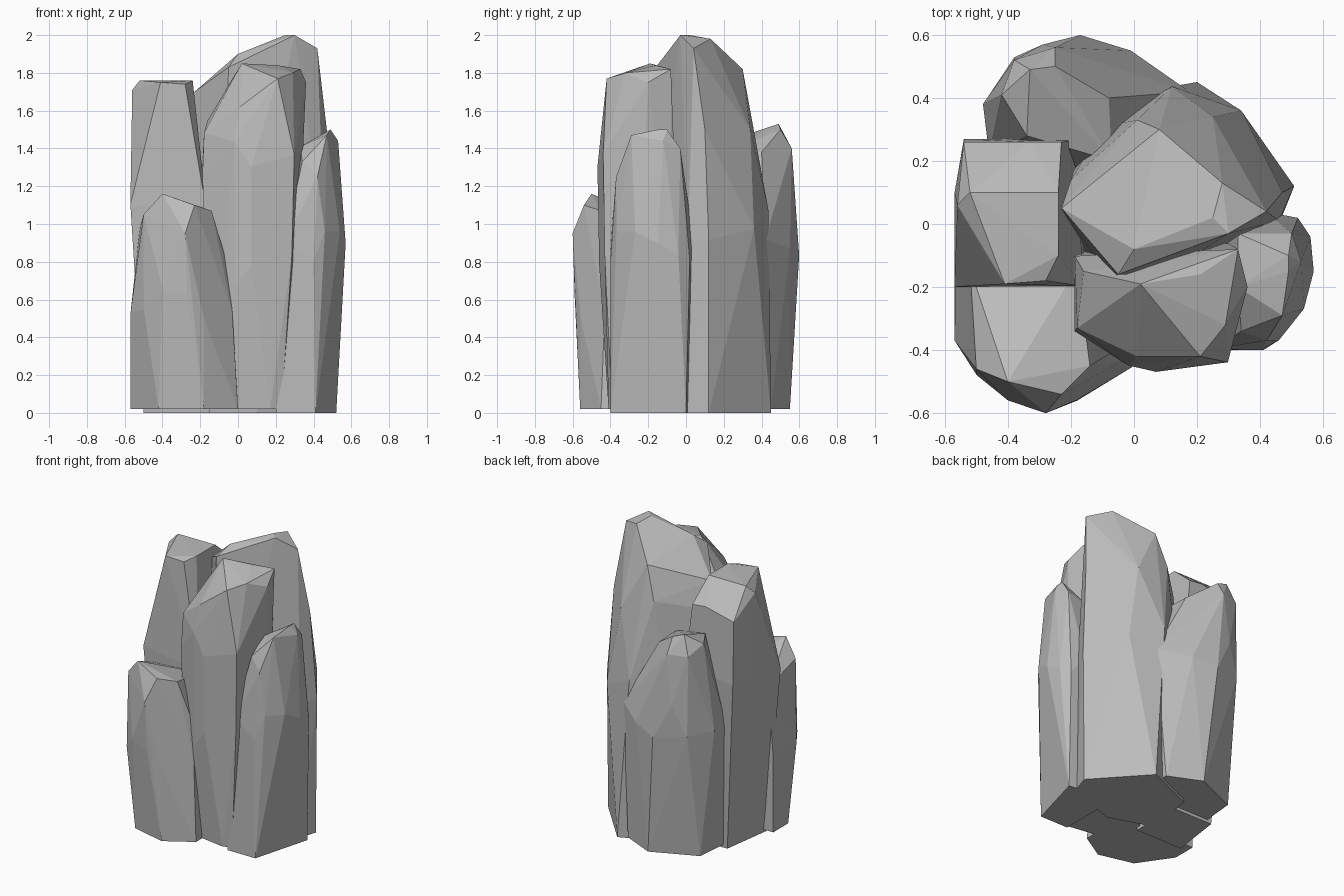
import bpy
import bmesh
import random
from mathutils import Vector

random.seed(4)

default_cube = bpy.data.objects.get("Cube")
if default_cube:
    bpy.data.objects.remove(default_cube, do_unlink=True)

# One stone colour for the whole cluster
stone = bpy.data.materials.new("grey stone")
stone.use_nodes = True
stone_colour = (.5, .5, .5, 1)
stone.diffuse_color = stone_colour
stone.node_tree.nodes["Principled BSDF"].inputs["Base Color"].default_value = stone_colour


def build_rock(name, bottom, footing, girth, levels, crown, roughness=.006):
    """Chiselled column: a simple footing, rings of the girth outline at (height, scale), and crown points."""
    bm = bmesh.new()
    for corner in footing:
        bm.verts.new((*corner, bottom))
    centre = sum((Vector(corner) for corner in girth), Vector((0, 0))) / len(girth)
    for height, scale in levels:
        for corner in girth:
            shrink = scale - random.uniform(0, roughness) * 2
            point = centre + (Vector(corner) - centre) * shrink
            lift = random.uniform(-roughness, roughness) * 20
            bm.verts.new((point.x, point.y, height + lift))
    for point in crown:
        bm.verts.new(point)
    hull = bmesh.ops.convex_hull(bm, input=bm.verts)
    unused = {v for v in hull["geom_interior"] + hull["geom_unused"] if isinstance(v, bmesh.types.BMVert)}
    bmesh.ops.delete(bm, geom=list(unused), context="VERTS")
    # Merge nearly coplanar triangles into broad chiselled facets
    bmesh.ops.dissolve_limit(bm, angle_limit=.04, verts=bm.verts, edges=bm.edges)
    bmesh.ops.recalc_face_normals(bm, faces=bm.faces)
    mesh = bpy.data.meshes.new(name)
    bm.to_mesh(mesh)
    bm.free()
    mesh.materials.append(stone)
    rock = bpy.data.objects.new(name, mesh)
    bpy.context.collection.objects.link(rock)
    return rock


# Tallest column in the middle
build_rock(
    "tall_centre_rock", 0,
    [(.46, 0), (.5, .12), (.2, .45), (-.15, .3), (-.2, -.05), (.1, -.15)],
    [(.46, .01), (.51, .12), (.34, .36), (.12, .44), (-.1, .31), (-.23, .05), (-.08, -.17), (.1, -.16)],
    [(1, 1)],
    [(.25, .02, 2), (.3, -.03, 2), (.42, .04, 1.93), (.28, .13, 1.98), (.08, .3, 1.82),
     (0, -.08, 1.9), (-.23, .05, 1.7), (-.05, -.16, 1.83), (.01, .33, 1.6), (-.2, .14, 1.54),
     (.47, .1, 1.5), (.25, .34, 1.5)],
)

# Second column, leaning forward
build_rock(
    "front_centre_rock", .02,
    [(-.14, -.36), (.17, -.41), (.23, -.39), (.24, -.08), (-.14, -.08)],
    [(-.19, -.34), (-.02, -.45), (.07, -.47), (.3, -.44), (.33, -.25), (.3, -.06), (-.19, -.1)],
    [(.75, .94), (1.35, 1)],
    [(.02, -.19, 1.85), (.21, -.16, 1.84), (.33, -.08, 1.82), (.36, -.2, 1.75), (.29, -.32, 1.8),
     (.21, -.42, 1.77), (.01, -.42, 1.62), (-.18, -.33, 1.48), (-.16, -.15, 1.55)],
)

# Flat topped column beside the tallest one
build_rock(
    "flat_top_rock", 0,
    [(-.5, -.15), (-.15, -.15), (-.15, .2), (-.45, .2)],
    [(-.57, -.2), (-.16, -.2), (-.18, .27), (-.54, .27), (-.57, .1)],
    [(1.15, 1)],
    [(-.41, -.19, 1.75), (-.28, -.18, 1.74), (-.24, -.1, 1.76), (-.24, .1, 1.76), (-.33, .26, 1.63),
     (-.52, .1, 1.76), (-.56, .06, 1.71), (-.54, .26, 1.58), (-.23, .26, 1.62)],
)

# Low column at the front
build_rock(
    "low_front_rock", .02,
    [(-.57, -.12), (-.57, -.28), (-.42, -.5), (-.18, -.56), (0, -.45), (0, -.12)],
    [(-.57, -.12), (-.57, -.37), (-.5, -.48), (-.4, -.56), (-.27, -.59), (-.18, -.56), (-.03, -.43), (-.03, -.12)],
    [(.6, 1)],
    [(-.4, -.5, 1.16), (-.5, -.46, 1.05), (-.28, -.6, .95), (-.23, -.54, 1.1), (-.14, -.45, 1.07),
     (-.06, -.4, .8), (-.52, -.14, .98), (-.18, -.14, 1)],
)

# Slim column on the side
build_rock(
    "side_rock", 0,
    [(.2, -.4), (.41, -.4), (.52, 0), (.3, .03), (.2, 0)],
    [(.52, .02), (.56, -.04), (.57, -.15), (.54, -.27), (.46, -.37), (.4, -.4), (.25, -.4), (.25, -.02), (.42, .04)],
    [(.85, 1)],
    [(.49, -.15, 1.5), (.49, -.1, 1.5), (.47, -.29, 1.47), (.53, -.12, 1.44), (.5, -.03, 1.4),
     (.33, -.2, 1.41), (.34, -.34, 1.33), (.42, -.37, 1.25), (.33, -.03, 1.35)],
)

# Broad column at the back
build_rock(
    "back_rock", .02,
    [(.12, .45), (-.1, .55), (-.4, .42), (-.42, .2), (.12, .1)],
    [(-.48, .38), (-.38, .53), (-.29, .57), (-.17, .6), (-.01, .55), (.18, .42), (.15, .1), (-.25, .1), (-.46, .22)],
    [(.95, 1)],
    [(-.33, .49, 1.53), (-.25, .5, 1.5), (-.25, .56, 1.4), (-.38, .52, 1.4), (-.42, .41, 1.46),
     (-.34, .28, 1.46), (-.08, .4, 1.38), (-.07, .2, 1.38)],
)
